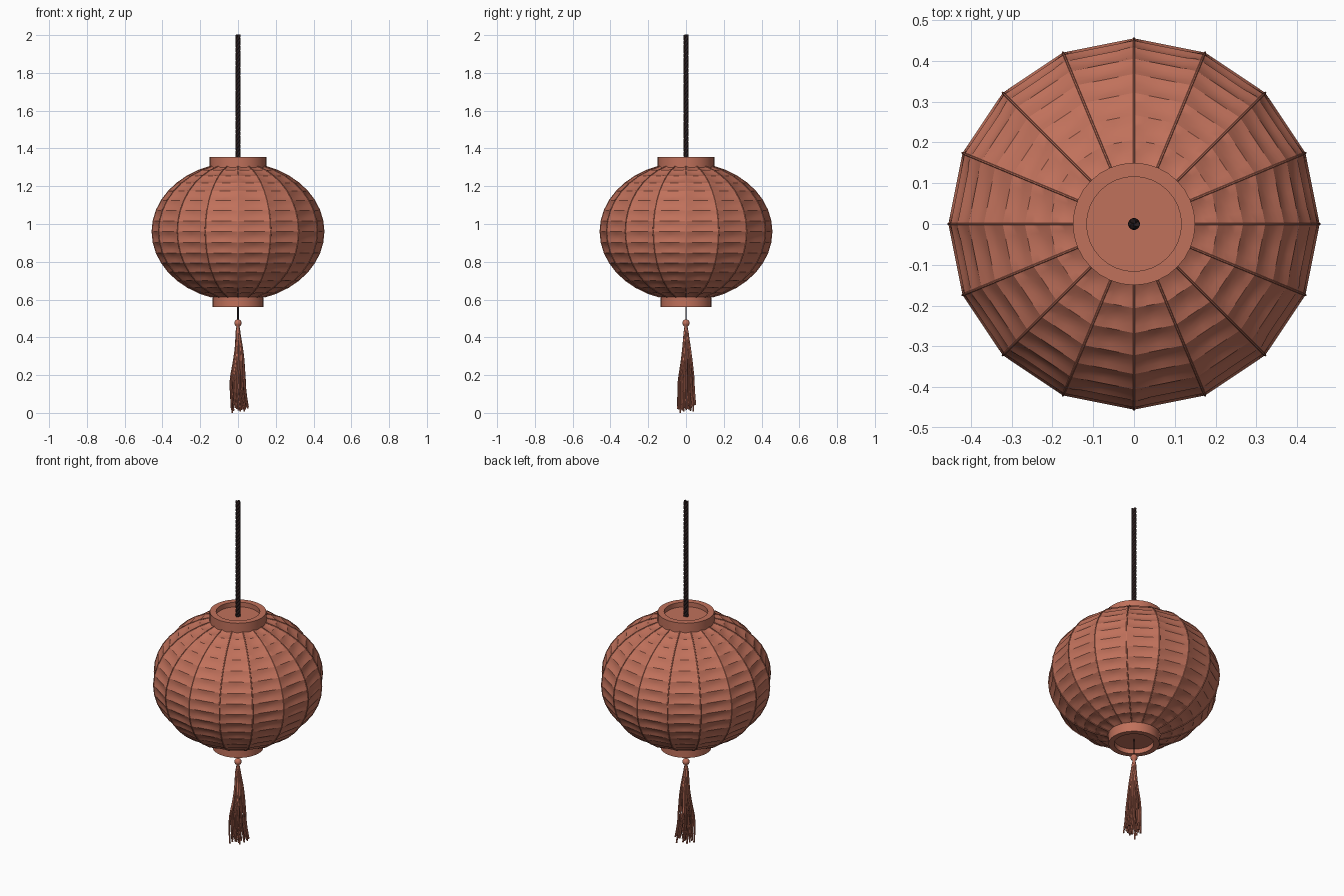
import bpy, bmesh, math, random
from mathutils import Vector

if "Cube" in bpy.data.objects:
    bpy.data.objects.remove(bpy.data.objects["Cube"])
random.seed(4)

def material(name, rgb):
    m = bpy.data.materials.new(name)
    m.diffuse_color = (*rgb, 1)
    m.use_nodes = True
    m.node_tree.nodes["Principled BSDF"].inputs["Base Color"].default_value = m.diffuse_color
    return m

RED = material("terracotta_red", (0.53, 0.165, 0.105))
DARK = material("dark_cord", (0.02, 0.011, 0.011))

def add_mesh(name, bm, mat, angle=None):
    bmesh.ops.recalc_face_normals(bm, faces=bm.faces)
    me = bpy.data.meshes.new(name)
    bm.to_mesh(me)
    bm.free()
    ob = bpy.data.objects.new(name, me)
    bpy.context.collection.objects.link(ob)
    me.materials.append(mat)
    finish(ob, angle)
    return ob

def finish(ob, angle):
    bpy.ops.object.select_all(action='DESELECT')
    ob.select_set(True)
    bpy.context.view_layer.objects.active = ob
    if ob.type == 'CURVE':
        bpy.ops.object.convert(target='MESH')
    if angle:
        bpy.ops.object.shade_smooth_by_angle(angle=math.radians(angle))

def tubes(name, paths, radius, mat, res=2, angle=50):
    cu = bpy.data.curves.new(name, 'CURVE')
    cu.dimensions = '3D'
    cu.bevel_depth, cu.bevel_resolution, cu.use_fill_caps = radius, res, True
    for pts in paths:
        sp = cu.splines.new('POLY')
        sp.points.add(len(pts) - 1)
        for p, c in zip(sp.points, pts):
            p.co = (*c, 1)
    cu.materials.append(mat)
    ob = bpy.data.objects.new(name, cu)
    bpy.context.collection.objects.link(ob)
    finish(ob, angle)
    return ob

def lathe(name, profile, n, mat, closed=False, angle=35):
    bm = bmesh.new()
    rows = [[bm.verts.new((r * math.cos(2 * math.pi * k / n), r * math.sin(2 * math.pi * k / n), z))
             for k in range(n)] for r, z in profile]
    count = len(rows) if closed else len(rows) - 1
    for i in range(count):
        a, b = rows[i], rows[(i + 1) % len(rows)]
        for k in range(n):
            j = (k + 1) % n
            bm.faces.new((a[k], a[j], b[j], b[k]))
    if not closed:
        bm.faces.new(rows[0])
        bm.faces.new(rows[-1])
    return add_mesh(name, bm, mat, angle)

# paper shade: 16 gores, straight hoops, every panel sagging slightly inwards
SIDES, BANDS, SUB = 16, 16, 4
CZ, RX, RZ, LIMIT = 0.96, 0.455, 0.365, math.radians(72)

def shell(t, k):
    a = 2 * math.pi * k / SIDES
    return Vector((RX * math.cos(t) * math.cos(a), RX * math.cos(t) * math.sin(a), CZ + RZ * math.sin(t)))

bm = bmesh.new()
grid = []
for i in range(BANDS * SUB + 1):
    band = min(i // SUB, BANDS - 1)
    v = i / SUB - band
    t0, t1 = (-LIMIT + 2 * LIMIT * (band + d) / BANDS for d in (0, 1))
    row = []
    for c in range(SIDES * SUB):
        k, u = c // SUB, (c % SUB) / SUB
        lo = shell(t0, k).lerp(shell(t0, k + 1), u)
        hi = shell(t1, k).lerp(shell(t1, k + 1), u)
        p = lo.lerp(hi, v)
        n = Vector((p.x / RX**2, p.y / RX**2, (p.z - CZ) / RZ**2)).normalized()
        sag = 0.007 * (4 * v * (1 - v)) * (4 * u * (1 - u)) ** 0.5
        row.append(bm.verts.new(p - n * sag))
    grid.append(row)
W = SIDES * SUB
for a, b in zip(grid, grid[1:]):
    for c in range(W):
        d = (c + 1) % W
        bm.faces.new((a[c], a[d], b[d], b[c]))
add_mesh("paper_shade", bm, RED, 20)

# vertical wire ribs
tubes("vertical_ribs",
      [[shell(-LIMIT + 2 * LIMIT * i / BANDS, k) for i in range(BANDS + 1)] for k in range(SIDES)],
      0.003, RED, 1)

# collars and their recessed plates
lathe("top_collar", [(0.150, 1.298), (0.150, 1.355), (0.116, 1.355), (0.116, 1.298)], 32, RED, True)
lathe("top_plate", [(0.12, 1.315), (0.12, 1.328)], 32, RED)
lathe("bottom_collar", [(0.135, 0.62), (0.135, 0.56), (0.105, 0.56), (0.105, 0.62)], 32, RED, True)
lathe("bottom_plate", [(0.11, 0.588), (0.11, 0.60)], 32, RED)

# hanging cord of three twisted strands
def strand(phase):
    pts = []
    for i in range(161):
        z = 1.32 + 0.68 * i / 160
        a = phase + 2 * math.pi * (z - 1.32) / 0.068
        pts.append((0.0065 * math.cos(a), 0.0065 * math.sin(a), z))
    return pts
tubes("hanging_cord", [strand(2 * math.pi * s / 3) for s in range(3)], 0.008, DARK)

# tassel: string, knot with neck, wavy threads
tubes("tassel_string", [[(0, 0, 0.595), (0, 0, 0.47)]], 0.004, DARK, 1)
lathe("tassel_knot", [(0.005, 0.495), (0.014, 0.490), (0.020, 0.478), (0.017, 0.466),
                      (0.009, 0.458), (0.010, 0.435), (0.013, 0.405)], 12, RED, angle=60)

def thread(i, count):
    a = i * 2.39996
    spread = math.sqrt((i + 0.5) / count)
    end = 0.0 if i == count - 1 else random.uniform(0.005, 0.045)
    phase = random.uniform(-0.5, 0.5)
    pts = []
    for s in range(15):
        f = s / 14
        z = 0.435 + (end - 0.435) * f
        r = spread * (0.009 + 0.030 * min(1, f * 1.6) + 0.012 * f * f)
        wave = 0.006 * math.sin(7 * f + phase) * f ** 0.4
        pts.append((r * math.cos(a) + wave + 0.008 * f, r * math.sin(a) + 0.4 * wave, z))
    return pts
tubes("tassel_threads", [thread(i, 34) for i in range(34)], 0.0045, RED, 1)
